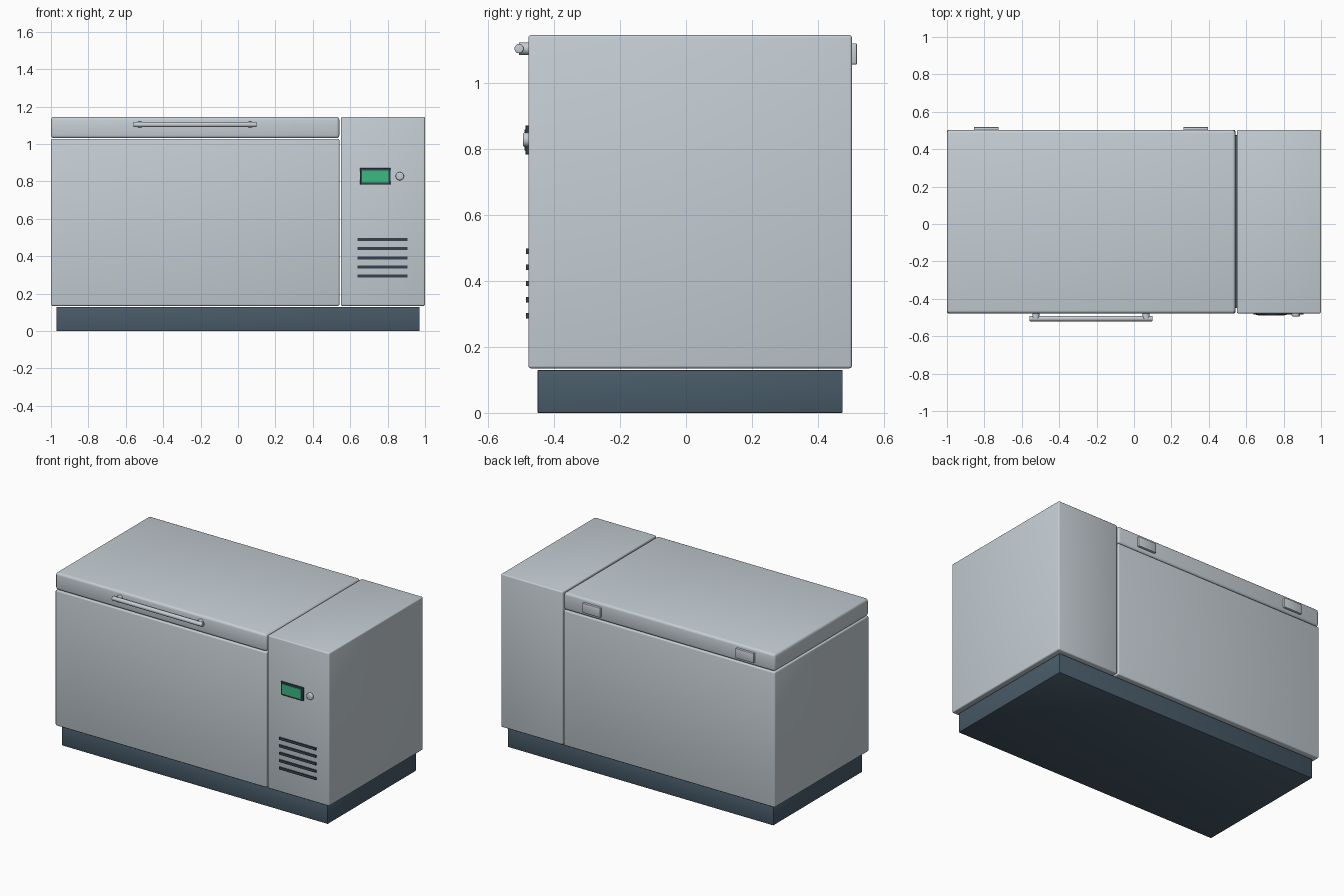
import bpy, math

if "Cube" in bpy.data.objects:
    bpy.data.objects.remove(bpy.data.objects["Cube"])


def material(name, rgb):
    m = bpy.data.materials.new(name)
    m.diffuse_color = (*rgb, 1)
    m.use_nodes = True
    m.node_tree.nodes["Principled BSDF"].inputs["Base Color"].default_value = m.diffuse_color
    return m


STEEL = material("brushed steel", (0.56, 0.62, 0.66))
SLATE = material("slate plinth", (0.065, 0.105, 0.14))
DARK = material("dark trim", (0.035, 0.055, 0.08))
GREEN = material("green display", (0.045, 0.48, 0.22))


def finish(ob, name, mat):
    ob.name = name
    ob.data.materials.append(mat)
    bpy.ops.object.shade_smooth_by_angle(angle=math.radians(40))
    return ob


def box(name, x, y, z, mat, bevel=0.0, segments=3):
    """Box given by its (min, max) along each axis."""
    spans = (x, y, z)
    bpy.ops.mesh.primitive_cube_add(size=1, location=[(a + b) / 2 for a, b in spans])
    ob = bpy.context.object
    ob.scale = [b - a for a, b in spans]
    bpy.ops.object.transform_apply(location=False, rotation=False, scale=True)
    if bevel:
        mod = ob.modifiers.new("rounded edges", "BEVEL")
        mod.width, mod.segments = bevel, segments
        bpy.ops.object.modifier_apply(modifier=mod.name)
    return finish(ob, name, mat)


def rod(name, centre, radius, length, axis, mat, bevel=0.0):
    rot = {"x": (0, math.pi / 2, 0), "y": (math.pi / 2, 0, 0)}[axis]
    bpy.ops.mesh.primitive_cylinder_add(vertices=24, radius=radius, depth=length,
                                        location=centre, rotation=rot)
    ob = bpy.context.object
    if bevel:
        mod = ob.modifiers.new("rounded rim", "BEVEL")
        mod.width, mod.segments = bevel, 3
        bpy.ops.object.modifier_apply(modifier=mod.name)
    return finish(ob, name, mat)


FRONT, BACK = -0.478, 0.503

# Plinth, chest, lid and machine cabinet
box("plinth", (-0.97, 0.97), (-0.45, 0.475), (0, 0.13), SLATE, 0.003, 2)
box("chest_body", (-1, 0.542), (FRONT, BACK), (0.135, 1.028), STEEL, 0.008)
box("lid", (-1, 0.542), (FRONT, BACK), (1.031, 1.145), STEEL, 0.016)
box("machine_cabinet", (0.55, 1), (FRONT, BACK), (0.135, 1.145), STEEL, 0.008)

# Lid handle on two standoffs
rod("handle_bar", (-0.23, -0.506, 1.104), 0.014, 0.66, "x", STEEL, 0.003)
for x in (-0.525, 0.065):
    rod("handle_standoff", (x, -0.488, 1.104), 0.019, 0.036, "y", STEEL)

# Hinges on the back of the lid
for x in (-0.79, 0.33):
    box("hinge", (x - 0.066, x + 0.066), (0.495, 0.518), (1.056, 1.12), STEEL, 0.003, 2)

# Control display, knob and vent slots on the cabinet front
box("display_frame", (0.652, 0.816), (FRONT - 0.009, FRONT + 0.004), (0.783, 0.871), DARK, 0.002, 1)
box("display_screen", (0.664, 0.804), (FRONT - 0.012, FRONT), (0.795, 0.859), GREEN)
rod("control_knob", (0.865, FRONT - 0.004, 0.828), 0.022, 0.024, "y", STEEL, 0.006)
for i in range(5):
    z = 0.294 + 0.049 * i
    box("vent_slot", (0.64, 0.906), (FRONT - 0.007, FRONT + 0.004), (z - 0.008, z + 0.008), DARK)
